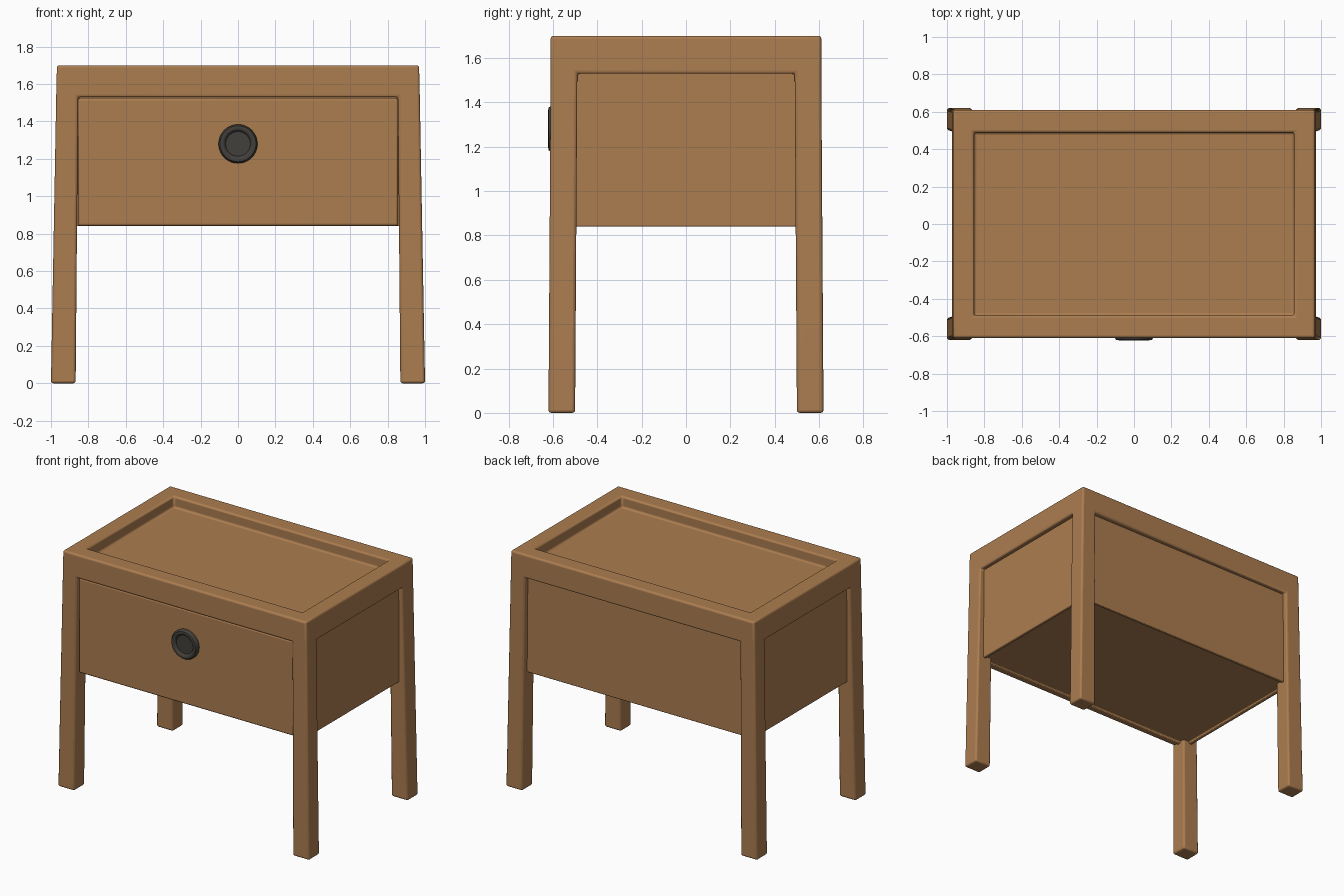
import bpy, bmesh, math
from mathutils import Vector

if "Cube" in bpy.data.objects:
    bpy.data.objects.remove(bpy.data.objects["Cube"])


def material(name, rgb, roughness):
    m = bpy.data.materials.new(name)
    m.use_nodes = True
    m.diffuse_color = (*rgb, 1)
    bsdf = m.node_tree.nodes["Principled BSDF"]
    bsdf.inputs["Base Color"].default_value = (*rgb, 1)
    bsdf.inputs["Roughness"].default_value = roughness
    return m


wood = material("warm wood", (0.41, 0.205, 0.08), 0.7)
metal = material("dark metal", (0.055, 0.05, 0.043), 0.6)


def finish(name, bm, mat, bevel=0):
    bmesh.ops.recalc_face_normals(bm, faces=bm.faces)
    mesh = bpy.data.meshes.new(name)
    bm.to_mesh(mesh)
    bm.free()
    mesh.materials.append(mat)
    obj = bpy.data.objects.new(name, mesh)
    bpy.context.collection.objects.link(obj)
    if bevel:
        mod = obj.modifiers.new("soft edges", "BEVEL")
        mod.width, mod.segments = bevel, 3
        mod.limit_method = "ANGLE"
        mod.angle_limit = math.radians(30)
    bpy.ops.object.select_all(action="DESELECT")
    obj.select_set(True)
    bpy.context.view_layer.objects.active = obj
    bpy.ops.object.shade_smooth_by_angle(angle=math.radians(40))
    return obj


def box(lo, hi):
    bm = bmesh.new()
    bmesh.ops.create_cube(bm, size=1)
    lo, hi = Vector(lo), Vector(hi)
    for v in bm.verts:
        v.co = (lo + hi) / 2 + v.co * (hi - lo)
    return bm


def push(bm, faces, dz):
    """Extrude faces vertically and return the new vertices."""
    new = bmesh.ops.extrude_face_region(bm, geom=faces)["geom"]
    bmesh.ops.delete(bm, geom=faces, context="FACES")
    verts = [g for g in new if isinstance(g, bmesh.types.BMVert)]
    bmesh.ops.translate(bm, verts=verts, vec=(0, 0, dz))
    return verts


# Top frame and four splayed legs, in one piece
HX, HY, IX, IY = 0.972, 0.61, 0.855, 0.49
RAIL, TOP = 1.53, 1.70
bm = box((-HX, -HY, RAIL), (HX, HY, TOP))
for axis, at in ((0, IX), (1, IY)):
    for s in (-1, 1):
        spot, normal = Vector(), Vector()
        spot[axis], normal[axis] = s * at, 1
        bmesh.ops.bisect_plane(bm, geom=bm.verts[:] + bm.edges[:] + bm.faces[:],
                               plane_co=spot, plane_no=normal)
bm.normal_update()
middle, corners = [], []
for f in bm.faces:
    c = f.calc_center_median()
    if f.normal.z > 0.9 and abs(c.x) < 0.1 and abs(c.y) < 0.1:
        middle.append(f)
    elif f.normal.z < -0.9 and abs(c.x) > IX and abs(c.y) > IY:
        corners.append(f)
push(bm, middle, -0.08)
for f in corners:
    for v in push(bm, [f], -RAIL):
        v.co.x += math.copysign(0.028 if abs(v.co.x) > 0.9 else 0.013, v.co.x)
        v.co.y += math.copysign(0.01, v.co.y)
for v in bm.verts:
    if v.co.z > TOP - 0.01 and abs(v.co.x) > 0.9:
        v.co.x -= math.copysign(0.004, v.co.x)
finish("frame_and_legs", bm, wood, 0.013)

# Cabinet body with a slightly sunken underside
bm = box((-0.935, -0.56, 0.84), (0.935, 0.575, 1.58))
bm.normal_update()
under = [f for f in bm.faces if f.normal.z < -0.9]
bmesh.ops.inset_region(bm, faces=under, thickness=0.035)
push(bm, under, 0.015)
finish("cabinet_body", bm, wood, 0.006)

# Drawer front
finish("drawer_front", box((-0.856, -0.588, 0.842), (0.856, -0.545, 1.524)), wood, 0.012)

# Round dished knob, turned about the y axis
bm = bmesh.new()
profile = [(0, -0.606), (0.066, -0.606), (0.074, -0.618), (0.082, -0.622),
           (0.096, -0.619), (0.104, -0.608), (0.104, -0.58)]
verts = [bm.verts.new((r, y, 1.28)) for r, y in profile]
edges = [bm.edges.new(pair) for pair in zip(verts, verts[1:])]
bmesh.ops.spin(bm, geom=verts + edges, cent=(0, 0, 1.28), axis=(0, 1, 0),
               angle=2 * math.pi, steps=40)
bmesh.ops.remove_doubles(bm, verts=bm.verts, dist=0.0005)
# Closed back, so that the knob is solid
bmesh.ops.holes_fill(bm, edges=[e for e in bm.edges if e.is_boundary])
finish("drawer_knob", bm, metal)
